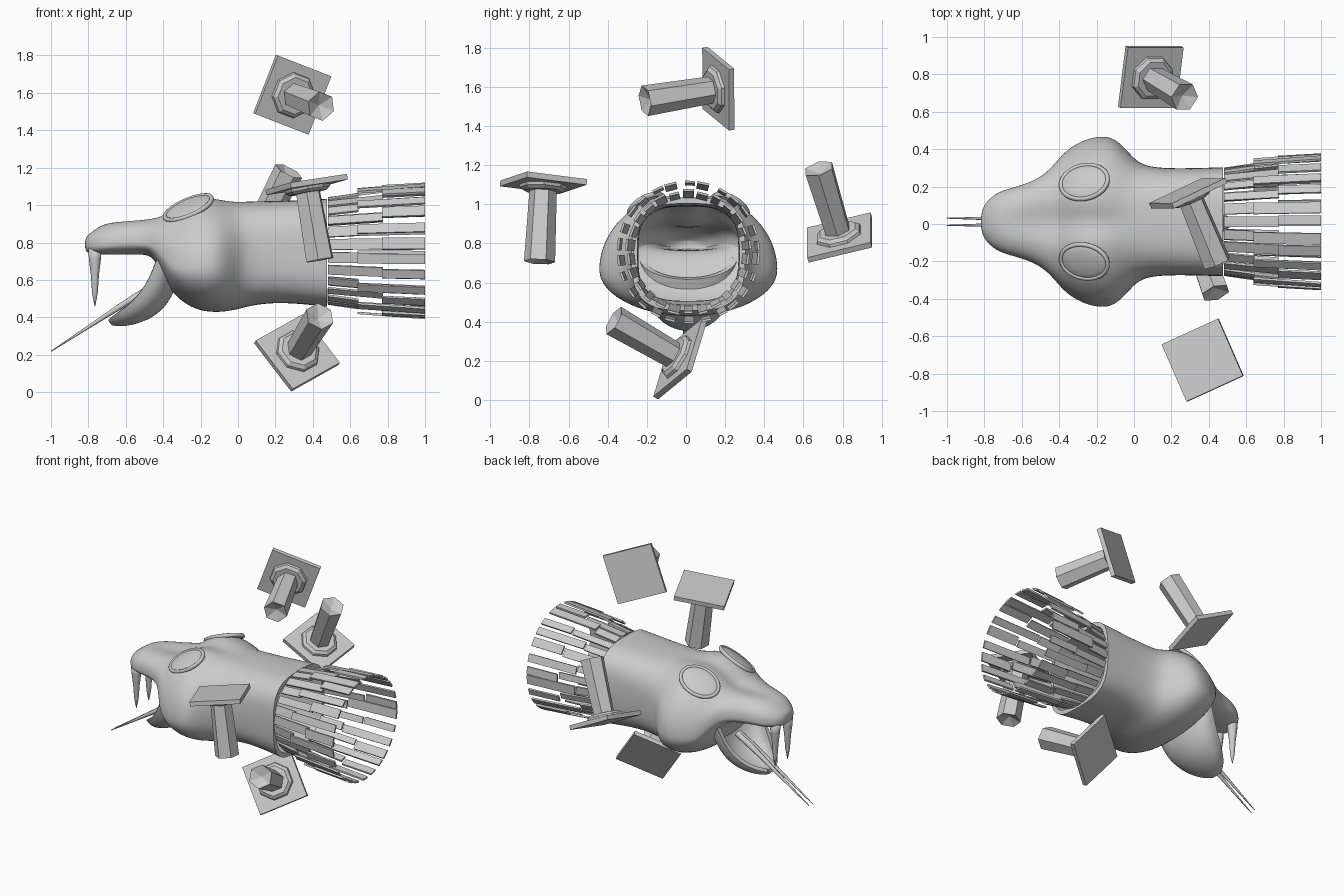
import bpy, bmesh, math, random
from mathutils import Vector, Matrix

if "Cube" in bpy.data.objects:
    bpy.data.objects.remove(bpy.data.objects["Cube"])

random.seed(4)
YC = 0.012  # the head's centre line


def make(name, bm, smooth=False, normals=True):
    if normals:
        bmesh.ops.recalc_face_normals(bm, faces=bm.faces)
    me = bpy.data.meshes.new(name)
    bm.to_mesh(me)
    bm.free()
    for p in me.polygons:
        p.use_smooth = smooth
    ob = bpy.data.objects.new(name, me)
    bpy.context.collection.objects.link(ob)
    return ob


def loft(name, rings, closed=True, cap0=False, cap1=False, smooth=False):
    bm = bmesh.new()
    vs = [[bm.verts.new(p) for p in r] for r in rings]
    n = len(rings[0])
    for a, b in zip(vs, vs[1:]):
        for i in range(n if closed else n - 1):
            j = (i + 1) % n
            bm.faces.new((a[i], a[j], b[j], b[i]))
    if cap0:
        bm.faces.new(vs[0])
    if cap1:
        bm.faces.new(vs[-1])
    return make(name, bm, smooth)


def shell(ob, thick, offset, levels=2):
    s = ob.modifiers.new("subdivide", 'SUBSURF')
    s.levels = s.render_levels = levels
    m = ob.modifiers.new("wall", 'SOLIDIFY')
    m.thickness, m.offset = thick, offset
    e = ob.modifiers.new("sharp", 'EDGE_SPLIT')
    e.split_angle = math.radians(45)


def frame(pos, axis, hint):
    z = Vector(axis).normalized()
    x = Vector(hint)
    x = (x - z * x.dot(z)).normalized()
    y = z.cross(x)
    return Matrix.Translation(pos) @ Matrix((x, y, z)).transposed().to_4x4()


def turned(name, profile, sides, mat, phase=0.0, smooth=False):
    # profile is a list of (height, radius)
    rings = [[mat @ Vector((r * math.cos(phase + 2 * math.pi * i / sides),
                            r * math.sin(phase + 2 * math.pi * i / sides), h))
              for i in range(sides)] for h, r in profile]
    return loft(name, rings, True, True, True, smooth)


# Head and neck: x, top, bottom, half width, height of widest point, squareness, groove
stations = [
    (0.475, 1.035, 0.455, 0.292, 0.75, 3.2, 0),
    (0.40, 1.030, 0.465, 0.290, 0.75, 3.2, 0),
    (0.22, 1.022, 0.480, 0.285, 0.75, 3.0, 0),
    (0.08, 1.022, 0.465, 0.293, 0.73, 2.8, 0),
    (0.01, 1.025, 0.445, 0.325, 0.70, 2.4, .01),
    (-0.05, 1.035, 0.432, 0.400, 0.68, 2.1, .02),
    (-0.12, 1.055, 0.425, 0.460, 0.67, 2.0, .04),
    (-0.21, 1.075, 0.435, 0.458, 0.66, 2.0, .06),
    (-0.29, 1.050, 0.475, 0.430, 0.66, 2.0, .06),
    (-0.36, 1.000, 0.540, 0.385, 0.67, 2.1, .05),
    (-0.41, 0.955, 0.640, 0.330, 0.74, 2.2, .04),
    (-0.46, 0.940, 0.735, 0.270, 0.79, 2.4, .03),
    (-0.53, 0.932, 0.735, 0.222, 0.80, 2.4, .025),
    (-0.62, 0.925, 0.735, 0.190, 0.80, 2.4, .015),
    (-0.72, 0.903, 0.735, 0.165, 0.79, 2.4, 0),
    (-0.785, 0.855, 0.735, 0.115, 0.785, 2.3, 0),
    (-0.82, 0.825, 0.755, 0.055, 0.785, 2.0, 0),
]
rings = []
for x, top, bot, hw, zm, n, g in stations:
    ring = []
    for i in range(32):
        a = 2 * math.pi * i / 32
        c, s = math.cos(a), math.sin(a)
        y = hw * math.copysign(abs(c) ** (2 / n), c)
        z = zm + (top - zm if s > 0 else zm - bot) * math.copysign(abs(s) ** (2 / n), s)
        if s > 0:
            z -= g * math.exp(-(y / 0.075) ** 2)
        ring.append((x, YC + y, z))
    rings.append(ring)
head = loft("head_and_neck", rings, cap1=True, smooth=True)
shell(head, 0.03, -1)

# Lower jaw trough: rim point, keel point, half width
jaw_st = [
    ((-.425, .75), (-.33, .62), .24), ((-.465, .62), (-.365, .51), .225),
    ((-.53, .52), (-.44, .42), .195), ((-.60, .455), (-.55, .375), .15),
    ((-.66, .415), (-.63, .365), .09), ((-.685, .395), (-.672, .372), .035),
]
rings = []
for (rx, rz), (kx, kz), hw in jaw_st:
    ring = []
    for i in range(15):
        a = math.pi * i / 14
        s = math.sin(a) ** 0.8
        ring.append((rx + (kx - rx) * s, YC + hw * math.cos(a), rz + (kz - rz) * s))
    rings.append(ring)
jaw = loft("lower_jaw", rings, closed=False, smooth=True)
shell(jaw, 0.03, 0)

# Eyes with raised rims, and fangs
for s, side in ((-1, "right"), (1, "left")):
    m = frame((-0.265, YC + s * 0.212, 0.985), (-0.45, s * 0.5, 1), (1, s * 0.05, 0.4))
    sc = Matrix.Diagonal((0.135, 0.10, 0.022, 1))
    bm = bmesh.new()
    bmesh.ops.create_uvsphere(bm, u_segments=24, v_segments=12, radius=1, matrix=m @ sc)
    make("eye_" + side, bm, True)
    rim = []
    for i in range(32):
        a = 2 * math.pi * i / 32
        rim.append([m @ Vector(((0.135 + 0.012 * math.cos(b)) * math.cos(a),
                                (0.10 + 0.012 * math.cos(b)) * math.sin(a),
                                0.014 * math.sin(b)))
                    for b in (k * math.pi / 4 for k in range(8))])
    loft("eye_rim_" + side, rim + rim[:1], smooth=True)

    fm = frame((-0.765, YC + s * 0.07, 0.77), (0, 0, -1), (1, 0, 0))
    fang = turned("fang_" + side, [(0, .036), (.06, .032), (.14, .022), (.24, .015), (.31, .002)],
                  12, fm, smooth=True)

    # Forked tongue prong
    cu = bpy.data.curves.new("tongue_prong_" + side, 'CURVE')
    cu.dimensions = '3D'
    cu.bevel_depth, cu.bevel_resolution, cu.use_fill_caps = 0.02, 2, True
    sp = cu.splines.new('POLY')
    path = [(-.42, .008, .58, 1), (-.52, .010, .525, 1), (-.62, .014, .465, .8),
            (-.80, .018, .348, .45), (-1.0, .019, .218, .12)]
    sp.points.add(len(path) - 1)
    for p, (x, y, z, r) in zip(sp.points, path):
        p.co, p.radius = (x, YC + s * y, z, 1), r
    bpy.context.collection.objects.link(bpy.data.objects.new("tongue_prong_" + side, cu))

# Tattered sleeve of loose strips behind the neck
bm = bmesh.new()


def strip(x0, x1, r0, r1, ang, width, t=0.012):
    rad = Vector((0, math.cos(ang), math.sin(ang)))
    tan = Vector((0, -math.sin(ang), math.cos(ang)))
    vs = []
    for x, r in ((x0, r0), (x1, r1)):
        c = Vector((x, YC, 0.755))
        for u, d in ((-1, 0), (1, 0), (1, -t), (-1, -t)):
            vs.append(bm.verts.new(c + rad * (r + d) + tan * (u * width / 2)))
    for f in ((3, 2, 1, 0), (4, 5, 6, 7), (0, 1, 5, 4), (1, 2, 6, 5), (2, 3, 7, 6), (3, 0, 4, 7)):
        bm.faces.new([vs[i] for i in f])


N = 26
for i in range(N):
    a = 2 * math.pi * (i + 0.5) / N
    xs = 0.64 if i % 2 else 0.77
    strip(0.48, xs + 0.005, 0.288, 0.30 + 0.08 * (xs - 0.48), a, random.uniform(.04, .06))
    strip(xs, 1.0, 0.32 + 0.11 * (xs - 0.48), 0.365, a + random.uniform(-.04, .04),
          random.uniform(.045, .065))
make("sleeve_strips", bm)

# Four tumbling column pieces: plate centre, axis, plate edge direction
columns = [
    ((.29, .165, 1.59), (.15, -.365, -.06), (.54, .256, -.21)),
    ((.09, .785, .83), (.17, -.10, .33), (1, 0, -.515)),
    ((.367, -.728, 1.11), (.07, -.02, -.40), (.57, .26, .086)),
    ((.315, -.03, .21), (.115, -.32, .185), (.50, .34, .28)),
]
for k, (pos, axis, hint) in enumerate(columns):
    m = frame(pos, axis, hint)
    pr = 0.335 / math.sqrt(2)
    turned(f"column_plate_{k}", [(-.015, pr), (.015, pr)], 4, m, math.pi / 4)
    turned(f"column_collar_{k}", [(.012, .125), (.03, .12), (.045, .10)], 8, m, math.pi / 8)
    turned(f"column_shaft_{k}", [(.03, .07), (.41, .08), (.38, .004)], 6, m)
